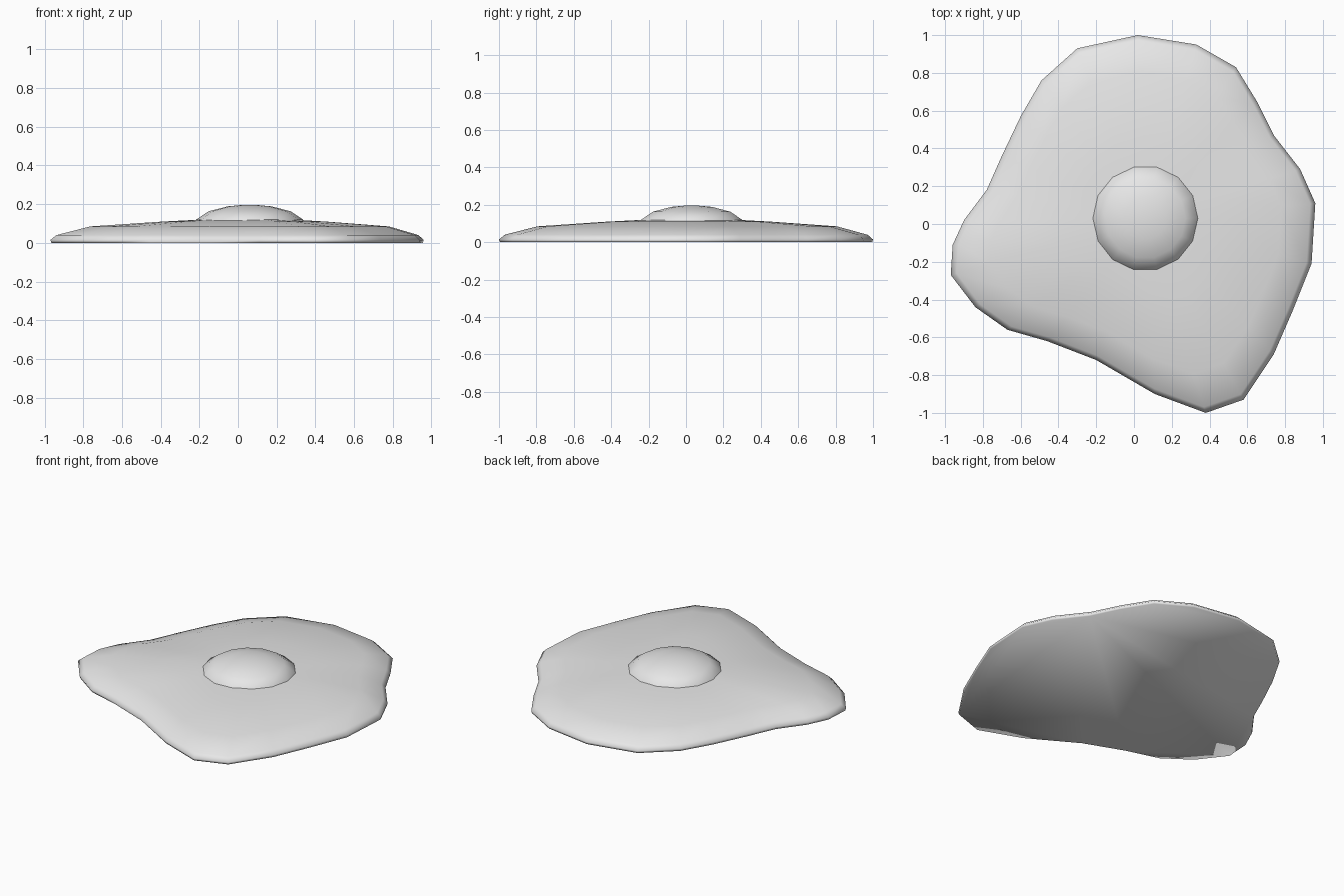
import bpy, bmesh, math
from mathutils import Vector

default_cube = bpy.data.objects.get("Cube")
if default_cube:
    bpy.data.objects.remove(default_cube, do_unlink=True)

# Single flat colour
grey = bpy.data.materials.new("light grey")
grey.use_nodes = True
colour = (0.8, 0.8, 0.8, 1)
grey.diffuse_color = colour
grey.node_tree.nodes["Principled BSDF"].inputs["Base Color"].default_value = colour

CENTRE = Vector((0.06, 0.03))


def build_dome(name, outline, profile, sharp_angle):
    """Shrink the outline toward the centre through (scale, height) rings,
    close the top with a fan and the underside with one flat face."""
    bm = bmesh.new()
    rings = []
    for scale, height in profile:
        ring = []
        for point in outline:
            flat = CENTRE + (Vector(point) - CENTRE) * scale
            ring.append(bm.verts.new((flat.x, flat.y, height)))
        rings.append(ring)

    count = len(outline)
    for lower, upper in zip(rings, rings[1:]):
        for i in range(count):
            j = (i + 1) % count
            bm.faces.new((lower[i], lower[j], upper[j], upper[i]))

    top = bm.verts.new((CENTRE.x, CENTRE.y, profile[-1][1]))
    for i in range(count):
        bm.faces.new((rings[-1][i], rings[-1][(i + 1) % count], top))
    bm.faces.new(list(reversed(rings[0])))
    bmesh.ops.recalc_face_normals(bm, faces=bm.faces)

    mesh = bpy.data.meshes.new(name)
    bm.to_mesh(mesh)
    bm.free()
    mesh.materials.append(grey)
    obj = bpy.data.objects.new(name, mesh)
    bpy.context.collection.objects.link(obj)

    bpy.ops.object.select_all(action="DESELECT")
    obj.select_set(True)
    bpy.context.view_layer.objects.active = obj
    bpy.ops.object.shade_smooth_by_angle(angle=math.radians(sharp_angle))
    return obj


# Egg white: irregular puddle outline, running counter-clockwise from the right
white_outline = [
    (.96, .11), (.88, .29), (.74, .47), (.65, .65), (.54, .83),
    (.33, .95), (.02, 1), (-.3, .93), (-.49, .76), (-.6, .57),
    (-.7, .36), (-.78, .18), (-.9, .02), (-.96, -.11), (-.97, -.27),
    (-.84, -.44), (-.67, -.56), (-.46, -.62), (-.2, -.72), (.11, -.9),
    (.38, -1), (.58, -.93), (.74, -.69), (.84, -.46), (.94, -.21),
]
white_profile = [(.995, 0), (1, .015), (.97, .04), (.8, .085), (.44, .11), (.25, .12)]
build_dome("egg_white", white_outline, white_profile, 75)

# Yolk: shallow round cap set into the white
SIDES, RADIUS = 14, 0.28
yolk_outline = []
for step in range(SIDES):
    angle = math.tau * step / SIDES
    yolk_outline.append(CENTRE + RADIUS * Vector((math.cos(angle), math.sin(angle))))
yolk_profile = [(1, .11), (.99, .12), (.76, .163), (.4, .189), (.12, .196)]
build_dome("egg_yolk", yolk_outline, yolk_profile, 75)
